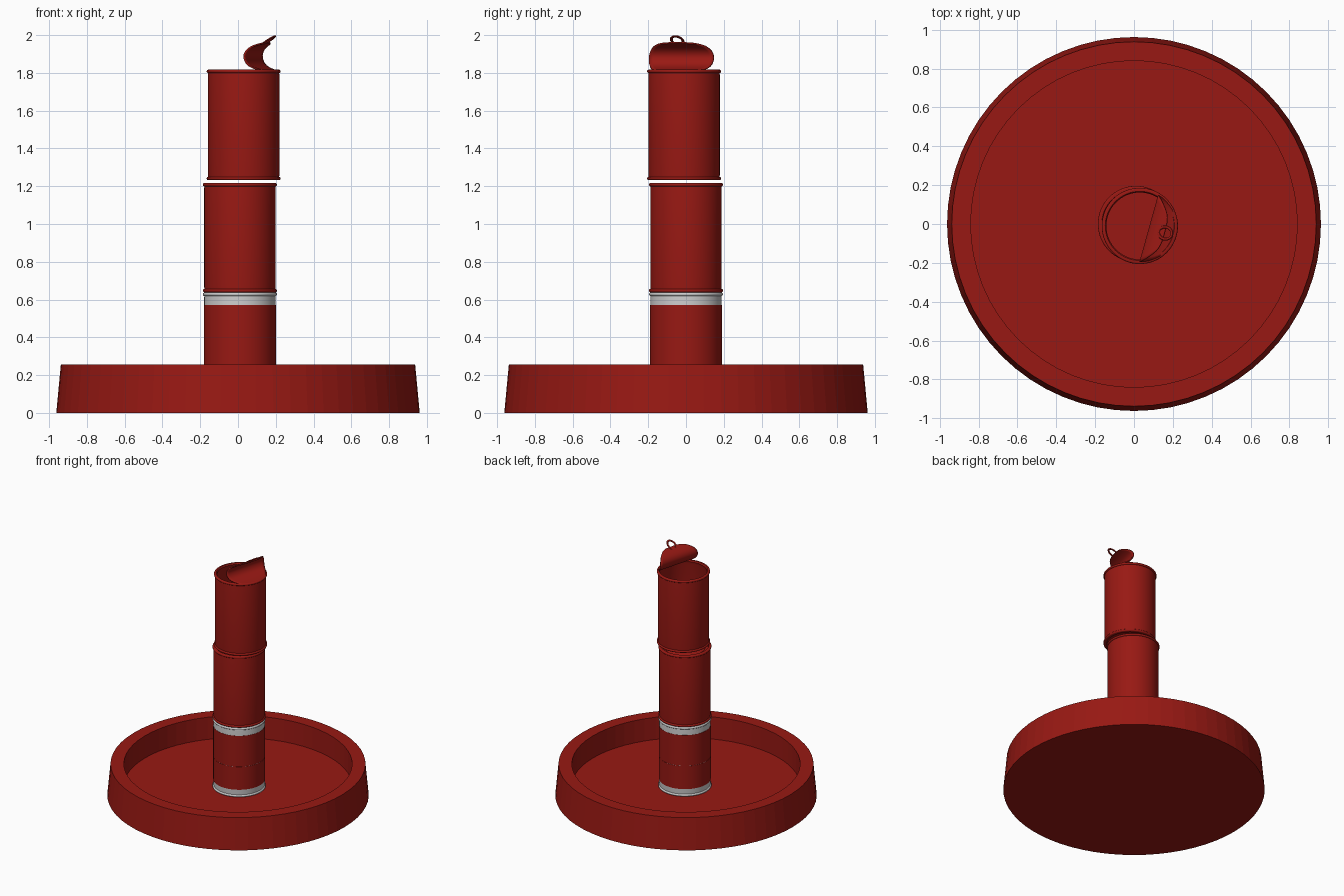
import bpy, bmesh, math
from mathutils import Vector

if "Cube" in bpy.data.objects:
    bpy.data.objects.remove(bpy.data.objects["Cube"])

red = bpy.data.materials.new("red")
red.diffuse_color = (0.315, 0.0095, 0.0065, 1)
red.use_nodes = True
red.node_tree.nodes["Principled BSDF"].inputs["Base Color"].default_value = red.diffuse_color


def make(name, verts, faces, mat=red, smooth=True):
    me = bpy.data.meshes.new(name)
    me.from_pydata(verts, [], faces)
    bm = bmesh.new()
    bm.from_mesh(me)
    bmesh.ops.remove_doubles(bm, verts=bm.verts, dist=1e-5)
    bmesh.ops.recalc_face_normals(bm, faces=bm.faces)
    bm.to_mesh(me)
    bm.free()
    ob = bpy.data.objects.new(name, me)
    bpy.context.collection.objects.link(ob)
    if mat:
        me.materials.append(mat)
    if smooth:
        bpy.ops.object.select_all(action='DESELECT')
        ob.select_set(True)
        bpy.context.view_layer.objects.active = ob
        bpy.ops.object.shade_smooth_by_angle(angle=math.radians(40))
    return ob


def lathe(name, prof, x=0, y=0, n=64, mat=red, smooth=True, closed=False):
    """Spin a (radius, z) profile about a vertical axis at x, y."""
    verts = [(x + r * math.cos(2 * math.pi * i / n), y + r * math.sin(2 * math.pi * i / n), z)
             for r, z in prof for i in range(n)]
    m = len(prof)
    faces = []
    for j in range(m if closed else m - 1):
        k = (j + 1) % m
        for i in range(n):
            a, b = j * n + i, j * n + (i + 1) % n
            c, d = k * n + (i + 1) % n, k * n + i
            if prof[j][0] == 0:
                faces.append((a, c, d))
            elif prof[k][0] == 0:
                faces.append((a, b, d))
            else:
                faces.append((a, b, c, d))
    return make(name, verts, faces, mat, smooth)


def bead(z, r=0.188, out=0.008, h=0.009):
    """Rounded rolled rim cross-section centred at height z."""
    return [(r + out * math.cos(a), z + h * math.sin(a))
            for a in [math.radians(t) for t in range(-90, 91, 30)]]


def can(name, z0, z1, x, y, mat, opened=False):
    prof = [(0, z0 + 0.02), (0.165, z0 + 0.02), (0.172, z0)]
    prof += bead(z0 + 0.009) + [(0.189, z0 + 0.028), (0.189, z1 - 0.028)] + bead(z1 - 0.009)
    if opened:
        prof += [(0.178, z1), (0.172, z1 - 0.01), (0.178, z1 - 0.03),
                 (0.178, z0 + 0.03), (0, z0 + 0.03)]
    else:
        prof += [(0.176, z1), (0.17, z1 - 0.016), (0.15, z1 - 0.018),
                 (0.145, z1 - 0.014), (0, z1 - 0.014)]
    return lathe(name, prof, x, y, mat=mat)


def pull_tab(name, loc, along, side):
    """Elongated ring tab lying in the plane of along and side."""
    along, side = Vector(along).normalized(), Vector(side).normalized()
    nrm = along.cross(side)
    n, m, verts, faces = 32, 8, [], []
    for i in range(n):
        a = 2 * math.pi * i / n
        rad = along * (0.041 * math.cos(a)) + side * (0.031 * math.sin(a))
        for j in range(m):
            b = 2 * math.pi * j / m
            verts.append(Vector(loc) + rad + rad.normalized() * (0.008 * math.cos(b))
                         + nrm * (0.005 * math.sin(b)))
            i2, j2 = (i + 1) % n, (j + 1) % m
            faces.append((i * m + j, i2 * m + j, i2 * m + j2, i * m + j2))
    return make(name, verts, faces)


# Round tray base
lathe("tray_base", [(0, 0), (0.962, 0), (0.938, 0.255), (0.84, 0.255), (0.84, 0.075), (0, 0.075)],
      smooth=False)

# Lower can with bare metal ends and a red label in two bands
can("lower_can", 0.075, 0.637, 0.01, 0, None)
for nm, a, b in (("label_lower", 0.135, 0.3215), ("label_upper", 0.3235, 0.572)):
    lathe(nm, [(0.188, a), (0.1905, a), (0.1905, b), (0.188, b)], 0.01, 0, closed=True)

# Middle can with closed lid and tab
can("middle_can", 0.638, 1.217, 0.01, 0, red)
pull_tab("middle_tab", (0.08, 0, 1.212), (1, 0, 0), (0, 1, 0))

# Upper can, opened
can("upper_can", 1.232, 1.817, 0.03, -0.01, red, opened=True)

# Peeled lid: a disc bent along a curling path
n_dir = Vector((0.963, -0.268, 0))
t_dir = Vector((0.268, 0.963, 0))
centre = Vector((0.03, -0.01, 0))
pts = [Vector(p) for p in ((0.18, 1.808), (0.12, 1.818), (0.072, 1.842), (0.052, 1.88),
                           (0.06, 1.915), (0.09, 1.942), (0.133, 1.959))]


def curl(f):
    """Catmull-Rom point on the curl path, f from 0 to 1."""
    s = f * (len(pts) - 1)
    i = min(int(s), len(pts) - 2)
    t = s - i
    p0, p1, p2, p3 = (pts[max(0, min(len(pts) - 1, i + k))] for k in (-1, 0, 1, 2))
    return 0.5 * (2 * p1 + (p2 - p0) * t + (2 * p0 - 5 * p1 + 4 * p2 - p3) * t * t
                  + (3 * p1 - p0 - 3 * p2 + p3) * t ** 3)


rows, cols, verts, faces = 32, 16, [], []
for i in range(rows + 1):
    f = 0.5 - 0.5 * math.cos(math.pi * i / rows)
    u, z = curl(f)
    half = 0.178 * math.sin(math.pi * (0.04 + 0.93 * i / rows))
    for j in range(cols + 1):
        v = half * (2 * j / cols - 1)
        verts.append(centre + n_dir * u + t_dir * v + Vector((0, 0, z)))
for i in range(rows):
    for j in range(cols):
        a = i * (cols + 1) + j
        faces.append((a, a + 1, a + cols + 2, a + cols + 1))
lid = make("peeled_lid", verts, faces)
mod = lid.modifiers.new("thickness", 'SOLIDIFY')
mod.thickness = 0.008
mod.offset = 0

# Tab sticking out past the tip of the peeled lid
pull_tab("lid_tab", centre + n_dir * 0.136 + Vector((0, 0, 1.971)),
         n_dir * 0.84 + Vector((0, 0, 0.54)), t_dir)
